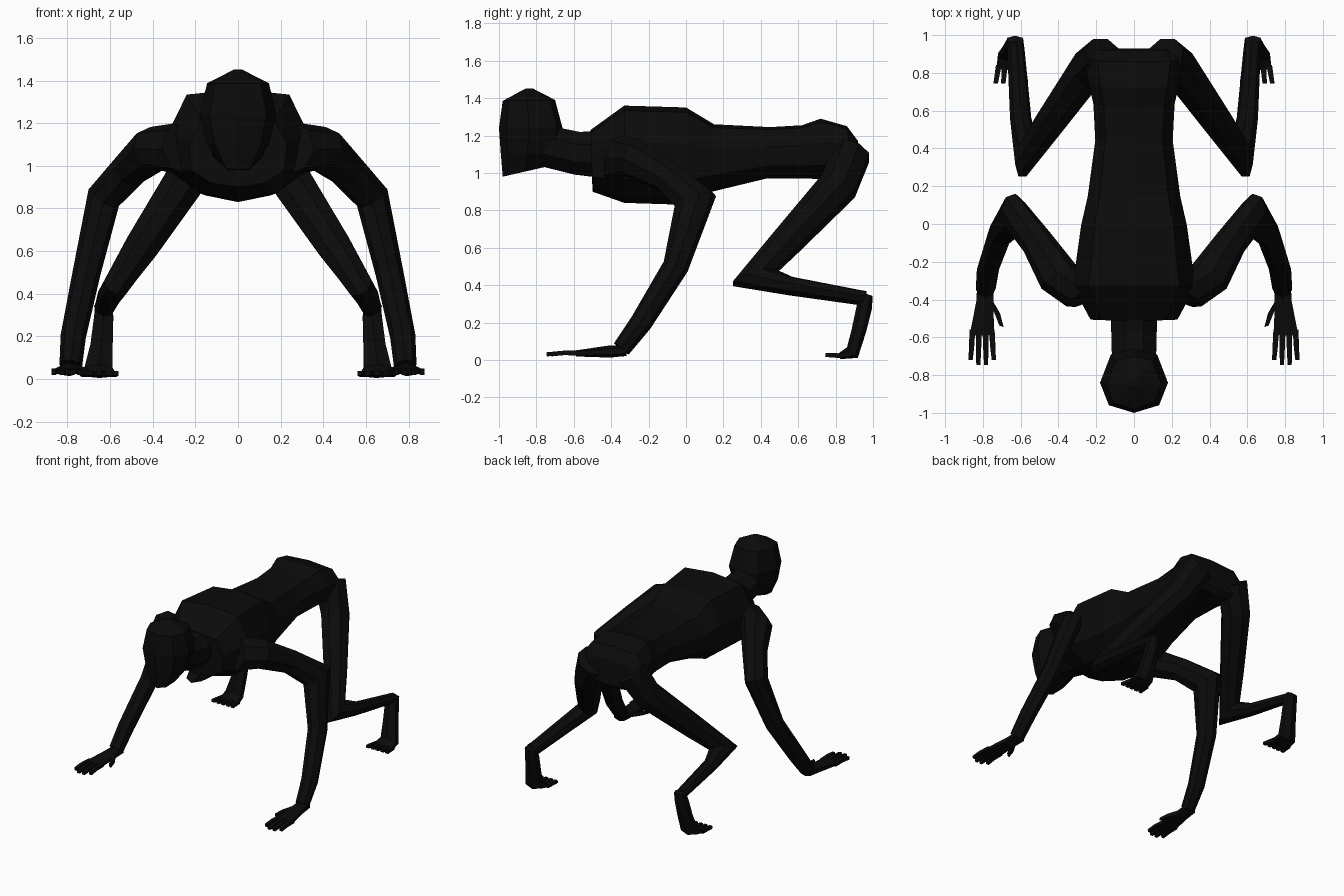
import bpy, bmesh, math
from mathutils import Vector

black = bpy.data.materials.new("near_black")
black.diffuse_color = (0.0033, 0.0033, 0.0033, 1)


def loft(name, rings, mirror=False):
    """Skin a list of equal-length vertex rings and cap both ends."""
    bm = bmesh.new()
    rows = [[bm.verts.new(p) for p in ring] for ring in rings]
    n = len(rows[0])
    for a, b in zip(rows, rows[1:]):
        for i in range(n):
            j = (i + 1) % n
            bm.faces.new((a[i], a[j], b[j], b[i]))
    bm.faces.new(rows[0])
    bm.faces.new(rows[-1][::-1])
    bmesh.ops.recalc_face_normals(bm, faces=bm.faces)
    me = bpy.data.meshes.new(name)
    bm.to_mesh(me)
    bm.free()
    me.materials.append(black)
    ob = bpy.data.objects.new(name, me)
    bpy.context.collection.objects.link(ob)
    if mirror:
        m = ob.modifiers.new("mirror", 'MIRROR')
        m.use_mirror_merge = False
    return ob


def tube(name, path, side, sides=8, mirror=True):
    """Path rows are (x, y, z, radius along side axis, radius in bend plane)."""
    pts = [Vector(p[:3]) for p in path]
    side = Vector(side).normalized()
    rings = []
    for i, p in enumerate(path):
        t = Vector((0, 0, 0))
        if i:
            t += (pts[i] - pts[i - 1]).normalized()
        if i < len(pts) - 1:
            t += (pts[i + 1] - pts[i]).normalized()
        up = t.cross(side).normalized()
        k = 1 / math.cos(math.pi / sides)
        ring = []
        for s in range(sides):
            a = 2 * math.pi * (s + 0.5) / sides
            ring.append(pts[i] + side * (p[3] * k * math.cos(a)) + up * (p[4] * k * math.sin(a)))
        rings.append(ring)
    return loft(name, rings, mirror)


# Torso: bottom y, bottom z, top y, top z, half width
torso = [
    (-.50, .90, -.51, 1.23, .23), (-.33, .84, -.33, 1.36, .325),
    (-.02, .83, .00, 1.35, .28), (.14, .90, .15, 1.26, .245),
    (.43, .97, .45, 1.245, .205), (.66, .97, .62, 1.255, .215),
    (.80, .96, .72, 1.29, .24), (.90, .95, .86, 1.25, .26),
    (.93, .98, .92, 1.17, .20)]
half = [(0, 0), (.55, .06), (.95, .24), (1, .62), (.74, .95), (0, 1)]
section = half + [(-u, v) for u, v in half[-2:0:-1]]
loft("torso", [[(u * w, yb + (yt - yb) * v, zb + (zt - zb) * v) for u, v in section]
               for yb, zb, yt, zt, w in torso])

# Neck
tube("neck", [(0, -.42, 1.10, .125, .13), (0, -.58, 1.105, .12, .115),
              (0, -.78, 1.15, .115, .11)], (1, 0, 0), mirror=False)

# Head: front z, back z, front y, back y, half width
head = [(.98, 1.035, -.98, -.74, .075), (1.10, 1.10, -.99, -.69, .145),
        (1.24, 1.24, -1.0, -.66, .18), (1.385, 1.39, -.98, -.70, .145),
        (1.45, 1.452, -.86, -.82, .02)]
outline = [(0, 0), (.74, .12), (1, .47), (.68, .91), (0, 1),
           (-.68, .91), (-1, .47), (-.74, .12)]
loft("head", [[(u * w, yf + (yb - yf) * v, zf + (zb - zf) * v) for u, v in outline]
              for zf, zb, yf, yb, w in head])

# Arm, bent backward at the elbow
arm_axis = Vector((.23, .37, -.25)).cross(Vector((.15, -.42, -.78)))
tube("arm", [(.24, -.38, 1.08, .12, .12), (.39, -.29, 1.08, .105, .10),
             (.51, -.10, .98, .08, .08), (.63, .05, .85, .07, .11),
             (.71, -.055, .50, .06, .065), (.773, -.24, .20, .055, .055),
             (.785, -.345, .06, .05, .045)], arm_axis)

# Hand with four fingers and a thumb
tube("palm", [(.785, -.32, .05, .045, .025), (.79, -.41, .045, .045, .028),
              (.805, -.59, .035, .065, .014)], (1, 0, 0), 6)
for i in range(4):
    x = .753 + i * .034
    tip = .742 + i * .041
    end = -.72 - (.025 if i in (1, 2) else 0)
    tube("finger", [(x, -.56, .036, .015, .013), ((x + tip) / 2, -.65, .038, .014, .012),
                    (tip, end, .03, .011, .011)], (1, 0, 0), 4)
tube("thumb", [(.765, -.41, .045, .022, .018), (.725, -.47, .038, .016, .014),
               (.702, -.54, .03, .011, .011)], (1, .35, 0), 4)

# Leg from hip through the knee to the ankle
leg_axis = Vector((.13, -.18, -.2)).cross(Vector((.06, .54, -.1)))
tube("leg", [(.16, .885, 1.11, .11, .10), (.25, .815, .93, .095, .10),
             (.44, .545, .64, .08, .08), (.57, .365, .44, .06, .12),
             (.60, .56, .395, .055, .045), (.625, .92, .335, .045, .036),
             (.63, .96, .33, .045, .034)], leg_axis)

# Foot dropping from the ankle to the sole
tube("foot", [(.63, .975, .35, .04, .02), (.63, .955, .29, .045, .036),
              (.64, .925, .16, .052, .034), (.655, .89, .04, .065, .035),
              (.65, .82, .02, .078, .014)], (1, 0, 0), 6)
for i in range(5):
    x = .588 + i * .032
    tip = .572 + i * .04
    tube("toe", [(x, .84, .022, .015, .013), (tip, .745, .027, .012, .011)], (1, 0, 0), 4)
